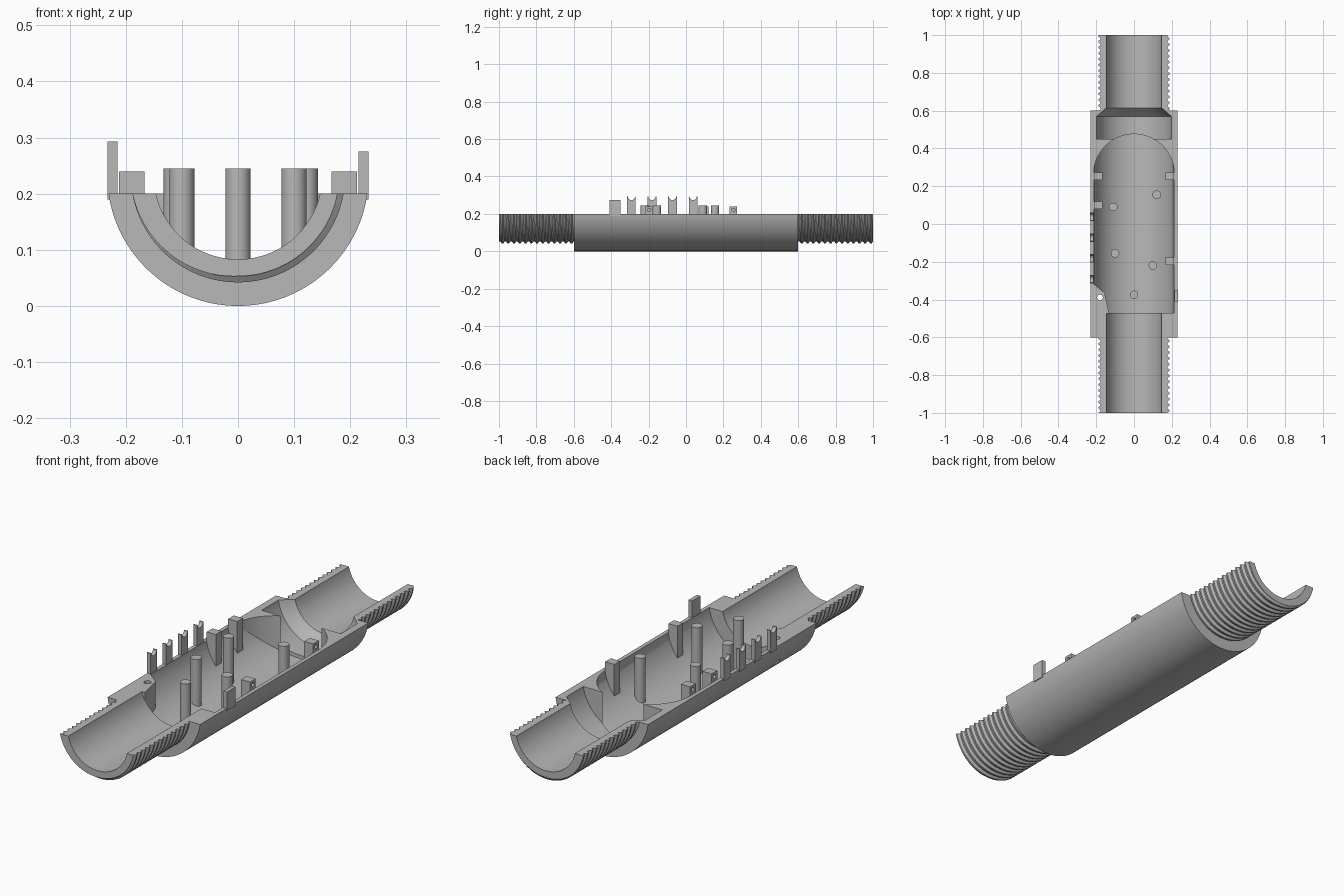
import bpy, bmesh, math
from mathutils import Vector

if "Cube" in bpy.data.objects:
    bpy.data.objects.remove(bpy.data.objects["Cube"], do_unlink=True)

AXIS = 0.233      # height of the tube axis
CUT = 0.2         # height of the open rim
DROP = AXIS - CUT
OUTER, CAVITY, BORE, ROOT, CREST = 0.233, 0.2155, 0.15, 0.18, 0.191
PITCH = 0.4 / 13
STEPS = 72
parts = []

grey = bpy.data.materials.new("plain grey")
grey.use_nodes = True
grey.diffuse_color = (0.48, 0.48, 0.48, 1)
grey.node_tree.nodes["Principled BSDF"].inputs["Base Color"].default_value = grey.diffuse_color


def finish(name, bm, keep=True):
    bmesh.ops.remove_doubles(bm, verts=bm.verts, dist=1e-5)
    bmesh.ops.recalc_face_normals(bm, faces=bm.faces)
    mesh = bpy.data.meshes.new(name)
    bm.to_mesh(mesh)
    bm.free()
    obj = bpy.data.objects.new(name, mesh)
    bpy.context.collection.objects.link(obj)
    if keep:
        parts.append(obj)
    return obj


def half_lathe(name, profile):
    """Sweep a closed (radius, y) profile round the lower half, ending flat at the rim."""
    bm = bmesh.new()
    rings = []
    for i in range(STEPS + 1):
        t = 2 * i / STEPS - 1
        ring = []
        for r, y in profile(t * math.pi / 2):
            a = t * math.acos(min(1, DROP / r))
            ring.append(bm.verts.new((r * math.sin(a), y, AXIS - r * math.cos(a))))
        rings.append(ring)
    n = len(rings[0])
    for a, b in zip(rings, rings[1:]):
        for j in range(n):
            k = (j + 1) % n
            bm.faces.new((a[j], a[k], b[k], b[j]))
    bm.faces.new(rings[0])
    bm.faces.new(rings[-1])
    return finish(name, bm)


def prism(name, outline, offset, keep=True):
    bm = bmesh.new()
    low = [bm.verts.new(p) for p in outline]
    high = [bm.verts.new(Vector(p) + Vector(offset)) for p in outline]
    bm.faces.new(low)
    bm.faces.new(high)
    for j in range(len(low)):
        k = (j + 1) % len(low)
        bm.faces.new((low[j], low[k], high[k], high[j]))
    return finish(name, bm, keep)


def circle(r, n, start=0.0, sweep=2 * math.pi):
    return [(r * math.cos(start + sweep * i / n), r * math.sin(start + sweep * i / n))
            for i in range(n)]


def column(name, plan, top, keep=True):
    """Upright prism whose foot follows the inside of the shell."""
    obj = prism(name, [(x, y, 0) for x, y in plan], (0, 0, top), keep)
    for v in obj.data.vertices:
        if v.co.z < top / 2:
            v.co.z = min(0.19, AXIS - math.sqrt(max(0, 0.224 ** 2 - v.co.x ** 2)))
    return obj


def boolean(obj, tool, operation):
    mod = obj.modifiers.new("cut", 'BOOLEAN')
    mod.operation, mod.object, mod.solver = operation, tool, 'EXACT'
    bpy.context.view_layer.update()
    result = bpy.data.meshes.new_from_object(
        obj.evaluated_get(bpy.context.evaluated_depsgraph_get()))
    obj.modifiers.clear()
    obj.data = result
    bpy.data.objects.remove(tool, do_unlink=True)


# Main shell with the stepped, conical rear chamber
shell = half_lathe("main_shell", lambda a: [
    (BORE, -0.6), (OUTER, -0.6), (OUTER, 0.6), (0.1667, 0.6), (0.2, 0.57),
    (0.2, 0.45), (DROP, 0.45), (DROP, -0.46), (BORE, -0.46)])

# Long cavity with a round-ended plan
cavity = prism("cavity_cutter", [(x, -0.47, AXIS + z) for x, z in circle(CAVITY, 2 * STEPS)],
               (0, 1, 0), False)
arc = [(x, y + 0.262) for x, y in circle(0.214, 48, 0, math.pi)]
plan = arc + [(-0.214, 0.262), (-0.214, -0.5), (0.214, -0.5)]
slot = prism("slot_cutter", [(x, y, -0.1) for x, y in plan], (0, 0, 0.7), False)
boolean(cavity, slot, 'INTERSECT')
boolean(shell, cavity, 'DIFFERENCE')

# Corner gusset with a drilled hole
gusset = column("gusset", [(-0.222, -0.475), (-0.132, -0.475), (-0.155, -0.365),
                           (-0.222, -0.31)], CUT, False)
boolean(shell, gusset, 'UNION')
drill = prism("drill", [(x - 0.18, y - 0.388, -0.1) for x, y in circle(0.015, 20)],
              (0, 0, 0.6), False)
boolean(shell, drill, 'DIFFERENCE')


# Threaded ends
def thread(y0, y1, inner):
    def radius(y, shift):
        p = ((y - y0 - shift) / PITCH) % 1
        rise = min(max((p - 0.25) * 4, 0), 1) - max((p - 0.75) * 4, 0)
        return ROOT + (CREST - ROOT) * rise

    def profile(a):
        shift = -PITCH * a / (2 * math.pi)
        pts = []
        for k in range(-4, 4 * 14 + 1):
            y = min(max(y0 + shift + PITCH * k / 4, y0), y1)
            pts.append((radius(y, shift), y))
        return pts + inner
    return profile


half_lathe("front_thread", thread(-1, -0.6, [(BORE, -0.6), (BORE, -1)]))
half_lathe("back_thread", thread(0.6, 1, [(BORE, 1), (BORE, 0.615), (0.1667, 0.6)]))

# Round support pins
for x, y in [(-0.11, 0.09), (0.12, 0.155), (-0.1, -0.155), (0.1, -0.22), (0, -0.375)]:
    column("support_pin", [(x + u, y + v) for u, v in circle(0.0225, 28)], 0.245)

# Alignment tabs with a blind hole on the outer face
for side, y in [(-1, 0.253), (-1, 0.1), (1, 0.253), (1, -0.197)]:
    a, b, h = side * 0.167, side * 0.212, 0.02
    tab = column("alignment_tab", [(a, y - h), (b, y - h), (b, y + h), (a, y + h)], 0.24)
    hole = prism("tab_drill", [(side * 0.185, y + u, 0.221 + v) for u, v in circle(0.009, 16)],
                 (side * 0.1, 0, 0), False)
    boolean(tab, hole, 'DIFFERENCE')

# Notched wire posts along one rim
for i in range(4):
    y, w, top = 0.038 - 0.11 * i, 0.023, 0.293
    notch = [(-0.233, y + u, top + v)
             for u, v in circle(0.019, 12, 0, -math.pi) + [(-0.019, 0)]]
    outline = [(-0.233, y - w, 0.19), (-0.233, y + w, 0.19), (-0.233, y + w, top)]
    prism("wire_post", outline + notch + [(-0.233, y - w, top)], (0.018, 0, 0))

# Plain post on the other rim
prism("plain_post", [(0.215, -0.41, 0.19), (0.233, -0.41, 0.19),
                     (0.233, -0.35, 0.19), (0.215, -0.35, 0.19)], (0, 0, 0.085))

# Material and shading
bpy.ops.object.select_all(action='DESELECT')
for obj in parts:
    obj.data.materials.clear()
    obj.data.materials.append(grey)
    obj.select_set(True)
bpy.context.view_layer.objects.active = shell
bpy.ops.object.shade_smooth_by_angle(angle=math.radians(25))
